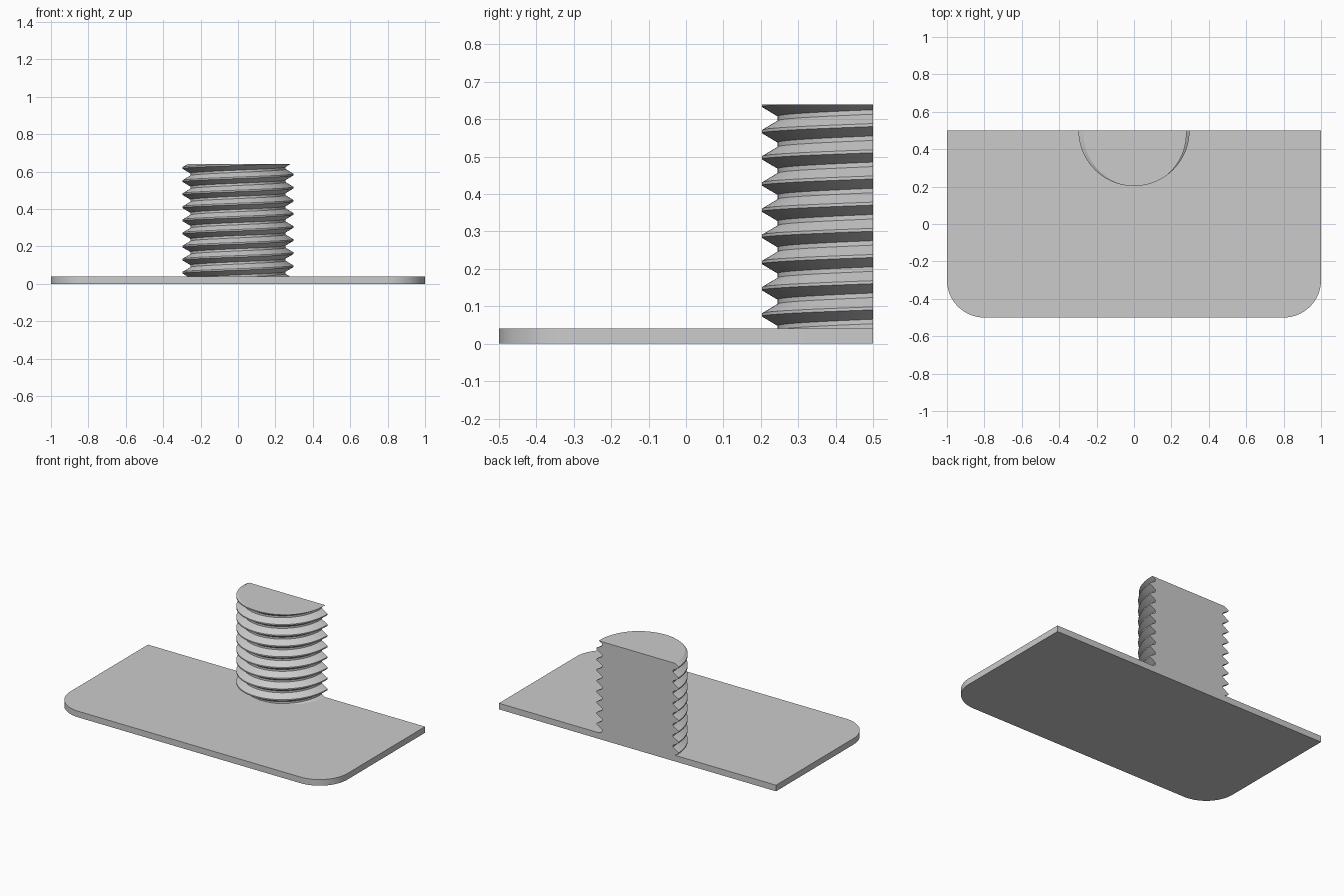
import bpy, bmesh, math
from mathutils import Vector

cube = bpy.data.objects.get("Cube")
if cube:
    bpy.data.objects.remove(cube, do_unlink=True)

WIDTH, DEPTH, THICK, CORNER = 2.0, 1.0, 0.04, 0.2
TOP, PITCH = 0.64, 0.07
CREST_R, ROOT_R = 0.297, 0.255
CREST_FLAT, FLANK = 0.008, 0.025
CREST_Z = 0.637          # height of the uppermost crest at the front
SEGMENTS = 64

grey = bpy.data.materials.new("light_grey")
grey.use_nodes = True
colour = (0.6, 0.6, 0.6, 1.0)
grey.diffuse_color = colour
grey.node_tree.nodes["Principled BSDF"].inputs["Base Color"].default_value = colour


def finish(name, bm):
    """Turn a bmesh into a smooth-shaded object with sharp edges kept."""
    bmesh.ops.recalc_face_normals(bm, faces=bm.faces)
    mesh = bpy.data.meshes.new(name)
    bm.to_mesh(mesh)
    bm.free()
    mesh.materials.append(grey)
    mesh.shade_smooth()
    mesh.set_sharp_from_angle(angle=math.radians(30))
    obj = bpy.data.objects.new(name, mesh)
    bpy.context.collection.objects.link(obj)
    return obj


# Base plate: square at the back, rounded at the two front corners
bm = bmesh.new()
outline = [(WIDTH / 2, DEPTH / 2), (-WIDTH / 2, DEPTH / 2)]
for cx, start in ((-WIDTH / 2 + CORNER, math.pi), (WIDTH / 2 - CORNER, 1.5 * math.pi)):
    for i in range(17):
        a = start + i / 16 * math.pi / 2
        outline.append((cx + CORNER * math.cos(a),
                        -DEPTH / 2 + CORNER + CORNER * math.sin(a)))
base = bm.faces.new([bm.verts.new((x, y, 0)) for x, y in outline])
side = bmesh.ops.extrude_face_region(bm, geom=[base])
bmesh.ops.translate(bm, vec=(0, 0, THICK),
                    verts=[v for v in side["geom"] if isinstance(v, bmesh.types.BMVert)])
finish("base_plate", bm)

# Threaded stud: half a screw, its flat cut flush with the back of the plate
bm = bmesh.new()
half = CREST_FLAT / 2
tooth = [(-half - FLANK, ROOT_R), (-half, CREST_R), (half, CREST_R), (half + FLANK, ROOT_R)]
columns = []
for i in range(SEGMENTS + 1):
    a = -math.pi + math.pi * i / SEGMENTS
    lift = CREST_Z + PITCH * (a + math.pi / 2) / (2 * math.pi)
    columns.append([bm.verts.new((r * math.cos(a), DEPTH / 2 + r * math.sin(a),
                                  lift + turn * PITCH + dz))
                    for turn in range(-10, 3) for dz, r in tooth])
for left, right in zip(columns, columns[1:]):
    for j in range(len(left) - 1):
        bm.faces.new((left[j], right[j], right[j + 1], left[j + 1]))
bm.faces.new(columns[0] + columns[-1][::-1])

# Trim the stud level at both ends and close it
for z, direction in ((TOP, 1), (THICK, -1)):
    cut = bmesh.ops.bisect_plane(bm, geom=bm.verts[:] + bm.edges[:] + bm.faces[:],
                                 plane_co=Vector((0, 0, z)),
                                 plane_no=Vector((0, 0, direction)), clear_outer=True)
    rim = [e for e in cut["geom_cut"] if isinstance(e, bmesh.types.BMEdge)]
    bmesh.ops.holes_fill(bm, edges=rim, sides=0)
finish("threaded_stud", bm)
